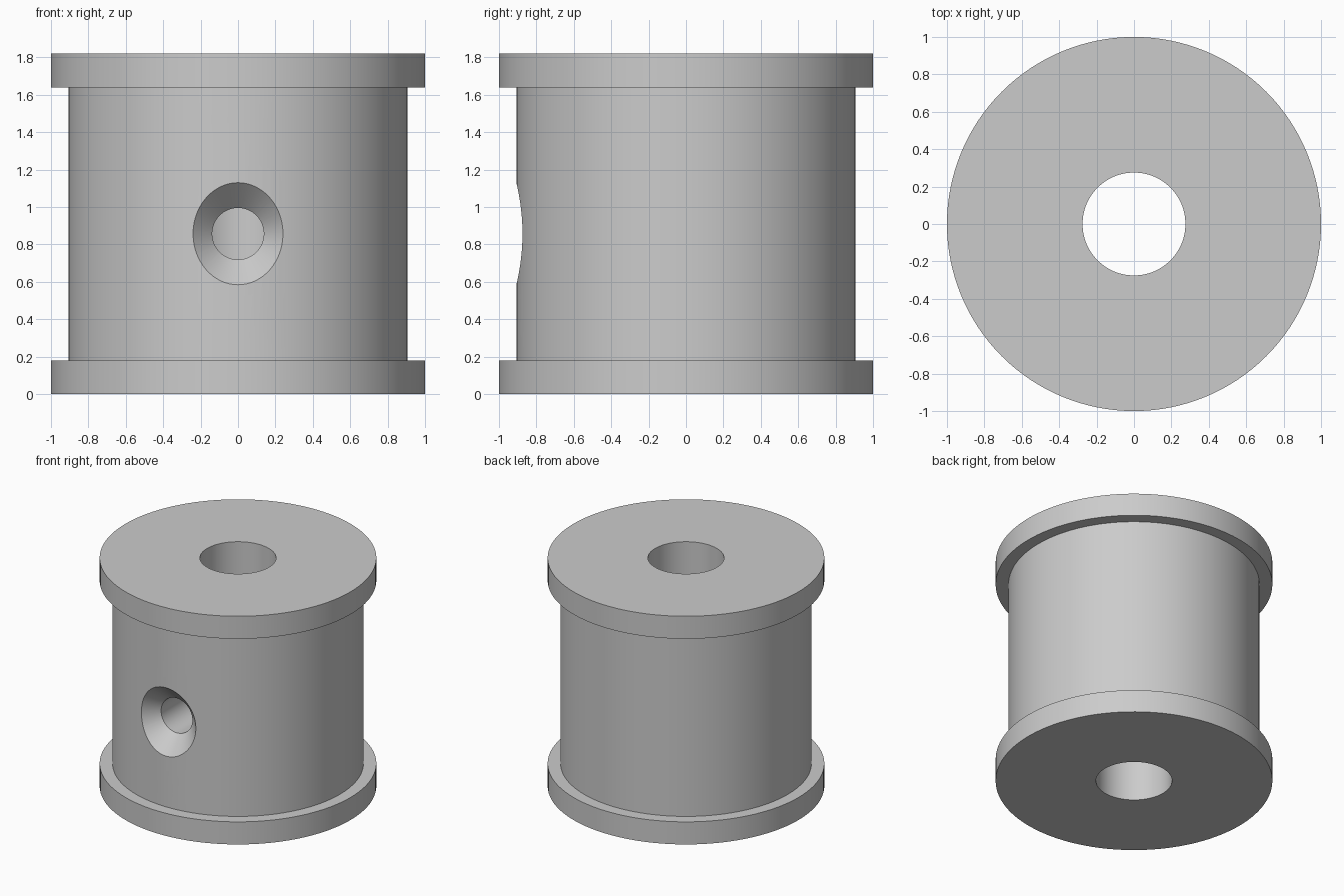
import bpy, bmesh, math
from mathutils import Matrix

if "Cube" in bpy.data.objects:
    bpy.data.objects.remove(bpy.data.objects["Cube"])

BORE, BODY, FLANGE = 0.275, 0.907, 1.0
HEIGHT, RIM = 1.82, 0.18
HOLE, HOLE_Z = 0.138, 0.857

grey = bpy.data.materials.new("plain_grey")
grey.use_nodes = True
colour = (0.6, 0.6, 0.6, 1)
grey.diffuse_color = colour
grey.node_tree.nodes["Principled BSDF"].inputs["Base Color"].default_value = colour


def lathe(name, profile, segments):
    """Turn a closed (radius, height) profile around the z axis."""
    bm = bmesh.new()
    verts = [bm.verts.new((r, 0, z)) for r, z in profile]
    edges = [bm.edges.new((v, verts[i - 1])) for i, v in enumerate(verts)]
    bmesh.ops.spin(bm, geom=verts + edges, cent=(0, 0, 0), axis=(0, 0, 1),
                   angle=math.tau, steps=segments, use_duplicate=False)
    bmesh.ops.remove_doubles(bm, verts=bm.verts, dist=1e-5)
    bmesh.ops.dissolve_degenerate(bm, edges=bm.edges, dist=1e-5)
    # Profiles that touch the axis leave unused edges along it
    bmesh.ops.delete(bm, geom=[e for e in bm.edges if not e.link_faces], context='EDGES')
    bmesh.ops.recalc_face_normals(bm, faces=bm.faces)
    mesh = bpy.data.meshes.new(name)
    bm.to_mesh(mesh)
    bm.free()
    mesh.materials.append(grey)
    obj = bpy.data.objects.new(name, mesh)
    bpy.context.collection.objects.link(obj)
    return obj


# Flanged sleeve with a bore right through it
sleeve = lathe("flanged_sleeve", [
    (BORE, 0), (FLANGE, 0), (FLANGE, RIM), (BODY, RIM),
    (BODY, HEIGHT - RIM), (FLANGE, HEIGHT - RIM), (FLANGE, HEIGHT), (BORE, HEIGHT)], 128)

# Countersunk screw hole, cut from the front into the bore
sink = 0.045 + BODY - HOLE - 0.18
flare = 0.3
cutter = lathe("screw_hole_cutter", [
    (0, 0.1), (HOLE, 0.1), (HOLE, sink + 0.04), (HOLE + flare, sink + 0.04 + flare),
    (0, sink + 0.04 + flare)], 96)
# The 45 degree cone starts where the straight hole ends
start = BODY - (0.273 - HOLE)
for v in cutter.data.vertices:
    if v.co.z > 0.2:
        v.co.z += start - sink - 0.04
cutter.data.transform(Matrix.Translation((0, 0, HOLE_Z)) @ Matrix.Rotation(math.pi / 2, 4, 'X'))
cutter.hide_render = True
cutter.hide_viewport = True

cut = sleeve.modifiers.new("screw_hole", 'BOOLEAN')
cut.operation = 'DIFFERENCE'
cut.solver = 'EXACT'
cut.object = cutter

# Bake the cut so that shading follows the finished edges
bpy.context.view_layer.objects.active = sleeve
sleeve.select_set(True)
bpy.ops.object.modifier_apply(modifier=cut.name)
bpy.data.objects.remove(cutter)
bpy.ops.object.shade_smooth_by_angle(angle=math.radians(30))
